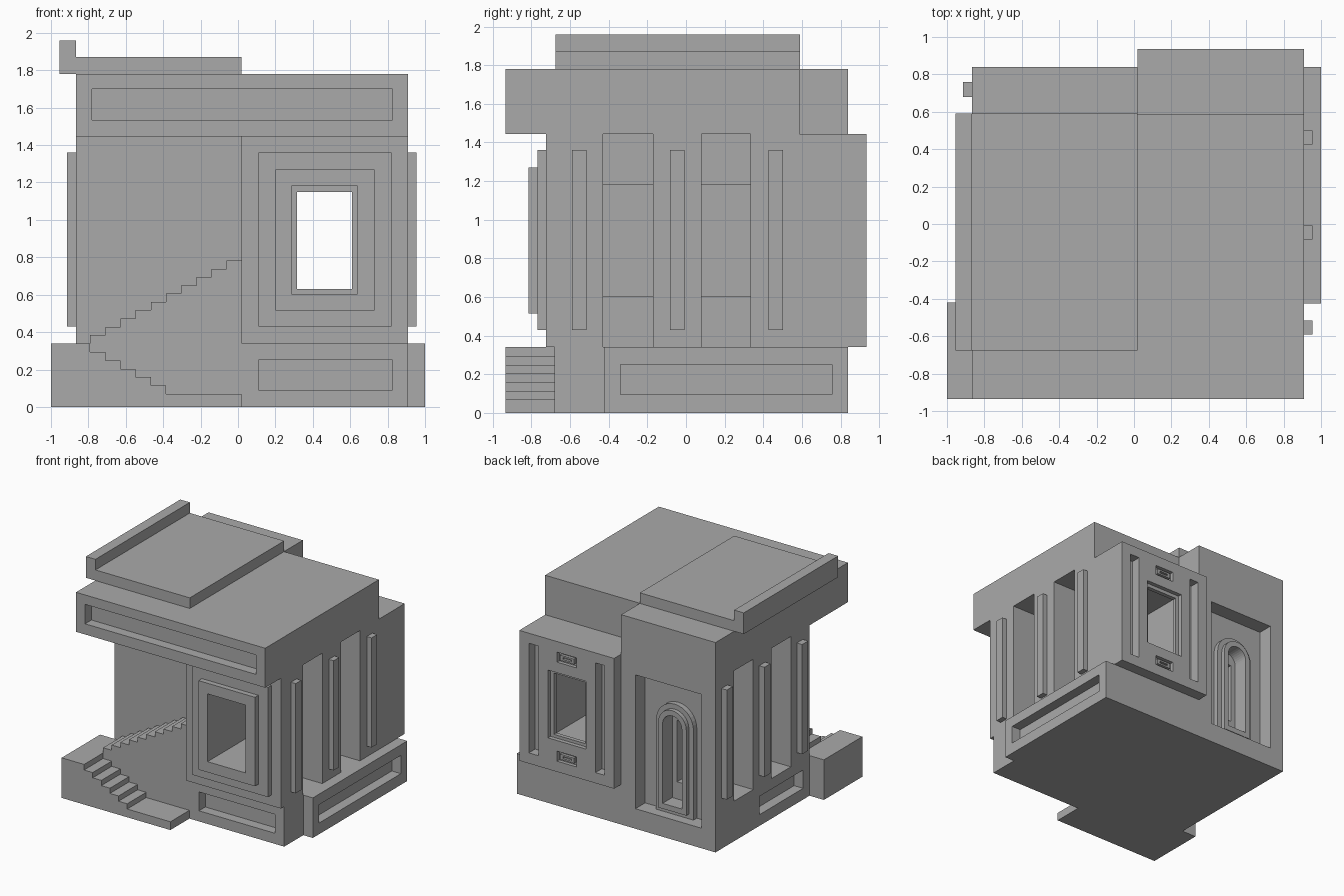
import bpy, bmesh, math

if "Cube" in bpy.data.objects:
    bpy.data.objects.remove(bpy.data.objects["Cube"])

stone = bpy.data.materials.new("grey stone")
stone.diffuse_color = (0.4, 0.4, 0.4, 1)
stone.use_nodes = True
stone.node_tree.nodes["Principled BSDF"].inputs["Base Color"].default_value = stone.diffuse_color


def add(name, bm):
    bmesh.ops.recalc_face_normals(bm, faces=bm.faces)
    me = bpy.data.meshes.new(name)
    bm.to_mesh(me)
    bm.free()
    me.materials.append(stone)
    ob = bpy.data.objects.new(name, me)
    bpy.context.collection.objects.link(ob)
    return ob


def box(name, x0, x1, y0, y1, z0, z1):
    bm = bmesh.new()
    bmesh.ops.create_cube(bm, size=1)
    for v in bm.verts:
        v.co = (x1 if v.co.x > 0 else x0, y1 if v.co.y > 0 else y0, z1 if v.co.z > 0 else z0)
    return add(name, bm)


def arch(name, cx, width, y0, y1, z0, z1, n=16):
    """Round-topped slab facing along y."""
    r = width / 2
    pts = [(cx - r, z0), (cx + r, z0)]
    pts += [(cx + r * math.cos(math.pi * i / n), z1 - r + r * math.sin(math.pi * i / n)) for i in range(n + 1)]
    bm = bmesh.new()
    face = bm.faces.new([bm.verts.new((x, y0, z)) for x, z in pts])
    ext = bmesh.ops.extrude_face_region(bm, geom=[face])
    for v in ext["geom"]:
        if isinstance(v, bmesh.types.BMVert):
            v.co.y = y1
    return add(name, bm)


def cut(ob, *cutters):
    """Subtract cutter objects (or box bounds) from a part, one after another."""
    for c in cutters:
        if isinstance(c, tuple):
            c = box("cutter", *c)
        c.hide_render = True
        m = ob.modifiers.new("cut", 'BOOLEAN')
        m.operation, m.solver, m.object = 'DIFFERENCE', 'EXACT', c
        dg = bpy.context.evaluated_depsgraph_get()
        me = bpy.data.meshes.new_from_object(ob.evaluated_get(dg))
        ob.modifiers.clear()
        ob.data = me
        bpy.data.objects.remove(c)
    return ob


# Right wing: window tunnel, side slots, back strips and vents
tunnel = (0.285, 0.64, -1.0, 0.865, 0.605, 1.18)
vents = [(0.43, 0.515), (1.27, 1.355)]
cut(box("right_wing", 0.02, 0.91, -0.725, 0.935, 0.34, 1.445),
    tunnel,
    (0.285, 0.64, 0.90, 1.1, 0.605, 1.18),
    (0.315, 0.61, 0.7, 1.1, 0.63, 1.15),
    (0.61, 1.1, -0.43, -0.17, 0.2, 1.6),
    (0.61, 1.1, 0.08, 0.335, 0.2, 1.6),
    (0.11, 0.195, 0.85, 1.1, 0.43, 1.36),
    (0.73, 0.82, 0.85, 1.1, 0.43, 1.36),
    *[(0.375, 0.555, 0.905, 1.1, a, b) for a, b in vents])
for a, b in vents:
    cut(box("vent_frame", 0.40, 0.53, 0.89, 0.93, a + 0.02, b - 0.02),
        (0.425, 0.505, 0.91, 1.1, a + 0.034, b - 0.034))

# Stepped front window frames
cut(box("window_frame_outer", 0.11, 0.82, -0.77, -0.725, 0.43, 1.36), tunnel)
cut(box("window_frame_inner", 0.20, 0.73, -0.815, -0.77, 0.515, 1.27), tunnel)

# Left wing: side slots, base panel, back door recess
cx = -0.4235
cut(box("left_wing", -0.865, 0.02, -0.42, 0.84, 0, 1.445),
    (-1.1, -0.565, 0.335, 0.595, 0.34, 1.6),
    (-1.1, -0.565, -0.17, 0.09, 0.34, 1.6),
    (-1.1, -0.78, -0.335, 0.25, 0.095, 0.25),
    (-0.733, -0.114, 0.71, 1.1, 0.17, 1.305),
    arch("cutter", cx, 0.18, 0.66, 0.9, 0.255, 1.02),
    (cx - 0.045, cx + 0.045, 0.56, 0.9, 0.40, 0.92))

# Nested door arches
for name, w, y0, y1, z0, z1 in [("door_arch_outer", 0.35, 0.71, 0.755, 0.17, 1.107),
                                ("door_arch_inner", 0.265, 0.755, 0.79, 0.21, 1.065)]:
    cut(arch(name, cx, w, y0, y1, z0, z1), arch("cutter", cx, 0.18, 0.6, 0.9, 0.255, 1.02))

# Bases with sunk panels
cut(box("right_base", 0.02, 0.91, -0.68, 0.84, 0, 0.34),
    (0.11, 0.825, -1, -0.595, 0.09, 0.25))
cut(box("side_base", 0.91, 1.0, -0.425, 0.84, 0, 0.34),
    (0.915, 1.1, -0.34, 0.755, 0.095, 0.25))

# Pilasters on both sides
for i in range(3):
    y = -0.59 + 0.508 * i
    box("right_pilaster", 0.91, 0.955, y, y + 0.075, 0.43, 1.36)
    y = -0.33 + 0.505 * i
    box("left_pilaster", -0.915, -0.865, y, y + 0.08, 0.43, 1.36)

# Roof band, back step and top panel with lip
cut(box("roof_band", -0.865, 0.91, -0.935, 0.588, 1.445, 1.78),
    (-0.78, 0.825, -1.1, -0.85, 1.535, 1.70))
box("roof_back", -0.865, 0.02, 0.588, 0.84, 1.445, 1.78)
box("roof_panel", -0.865, 0.02, -0.675, 0.59, 1.78, 1.87)
box("roof_lip", -0.955, -0.865, -0.675, 0.59, 1.78, 1.96)

# Stairs: landing, lower flight rising left, upper flight rising right
box("stair_landing", -1.0, -0.79, -0.935, -0.42, 0, 0.34)
run, rise = 0.081, 0.0445
for i in range(6):
    right = 0.02 if i == 0 else -0.385 - run * (i - 1)
    box("lower_step", -0.385 - run * i if i < 5 else -0.79, right, -0.935, -0.68, 0, 0.07 + rise * i)
for i in range(10):
    x = -0.79 + run * i
    box("upper_step", x, x + run, -0.68, -0.42, 0, 0.34 + 0.0443 * (i + 1))
